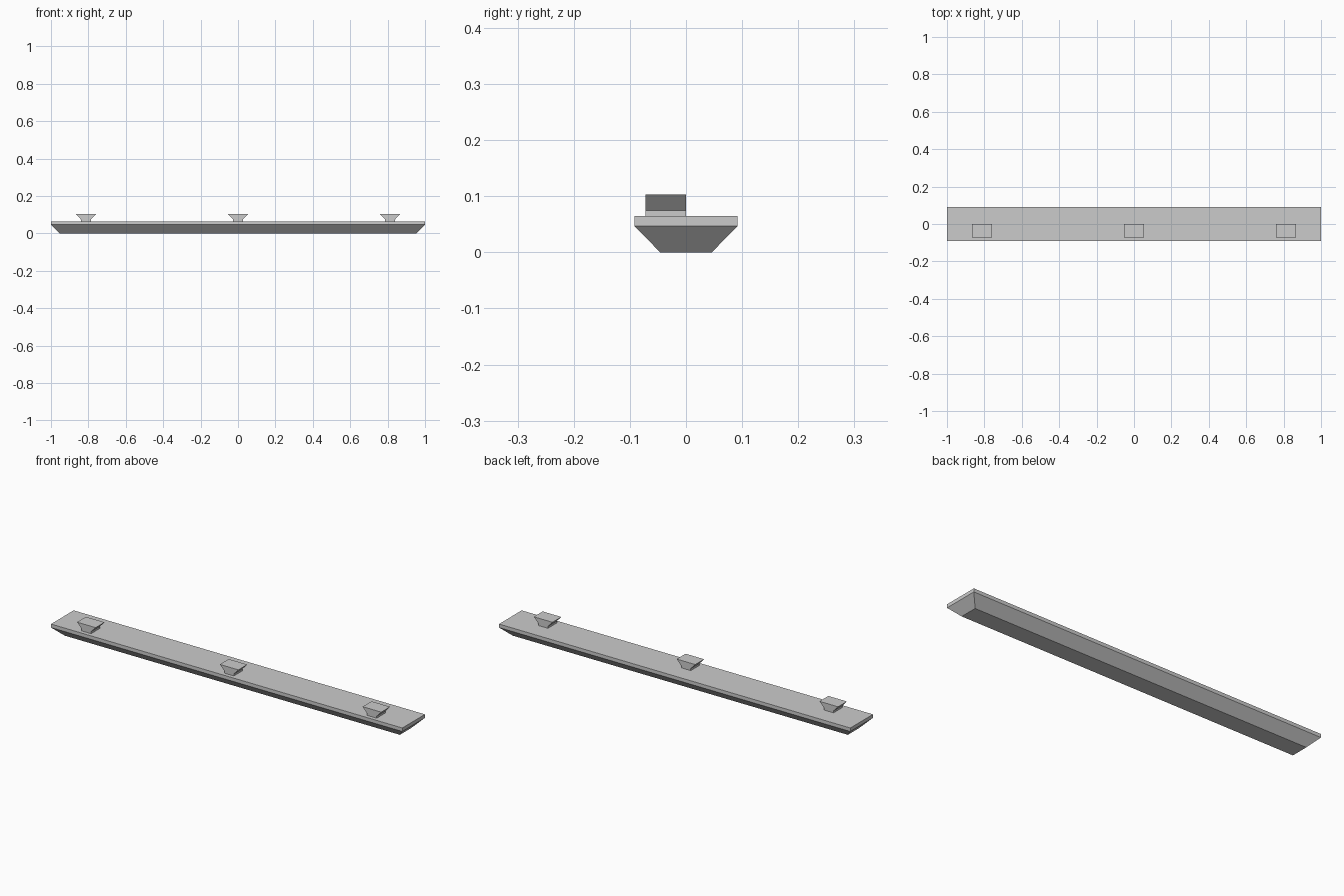
import bpy
import bmesh

default = bpy.data.objects.get("Cube")
if default:
    bpy.data.objects.remove(default, do_unlink=True)

grey = bpy.data.materials.new("light_grey")
grey.use_nodes = True
colour = (0.6, 0.6, 0.6, 1)
grey.diffuse_color = colour
grey.node_tree.nodes["Principled BSDF"].inputs["Base Color"].default_value = colour


def stacked_block(name, sections, location=(0, 0, 0)):
    """Closed block through rectangles given as (half x, half y, z)."""
    bm = bmesh.new()
    rings = [[bm.verts.new((sx * hx, sy * hy, z))
              for sx, sy in ((-1, -1), (1, -1), (1, 1), (-1, 1))]
             for hx, hy, z in sections]
    for low, high in zip(rings, rings[1:]):
        for i in range(4):
            j = (i + 1) % 4
            bm.faces.new((low[i], low[j], high[j], high[i]))
    bm.faces.new(rings[0][::-1])
    bm.faces.new(rings[-1])
    mesh = bpy.data.meshes.new(name)
    bm.to_mesh(mesh)
    bm.free()
    mesh.materials.append(grey)
    obj = bpy.data.objects.new(name, mesh)
    obj.location = location
    bpy.context.collection.objects.link(obj)
    return obj


# Long slab with a tapered underside and a straight rim
stacked_block("slab", [(0.954, 0.046, 0), (1, 0.092, 0.047), (1, 0.092, 0.065)])

# Three flared blocks set towards the front edge
for side, x in (("right", -0.813), ("middle", 0), ("left", 0.813)):
    stacked_block(side + "_flared_block",
                  [(0.027, 0.036, 0.065), (0.027, 0.036, 0.075), (0.053, 0.036, 0.103)],
                  (x, -0.036, 0))
